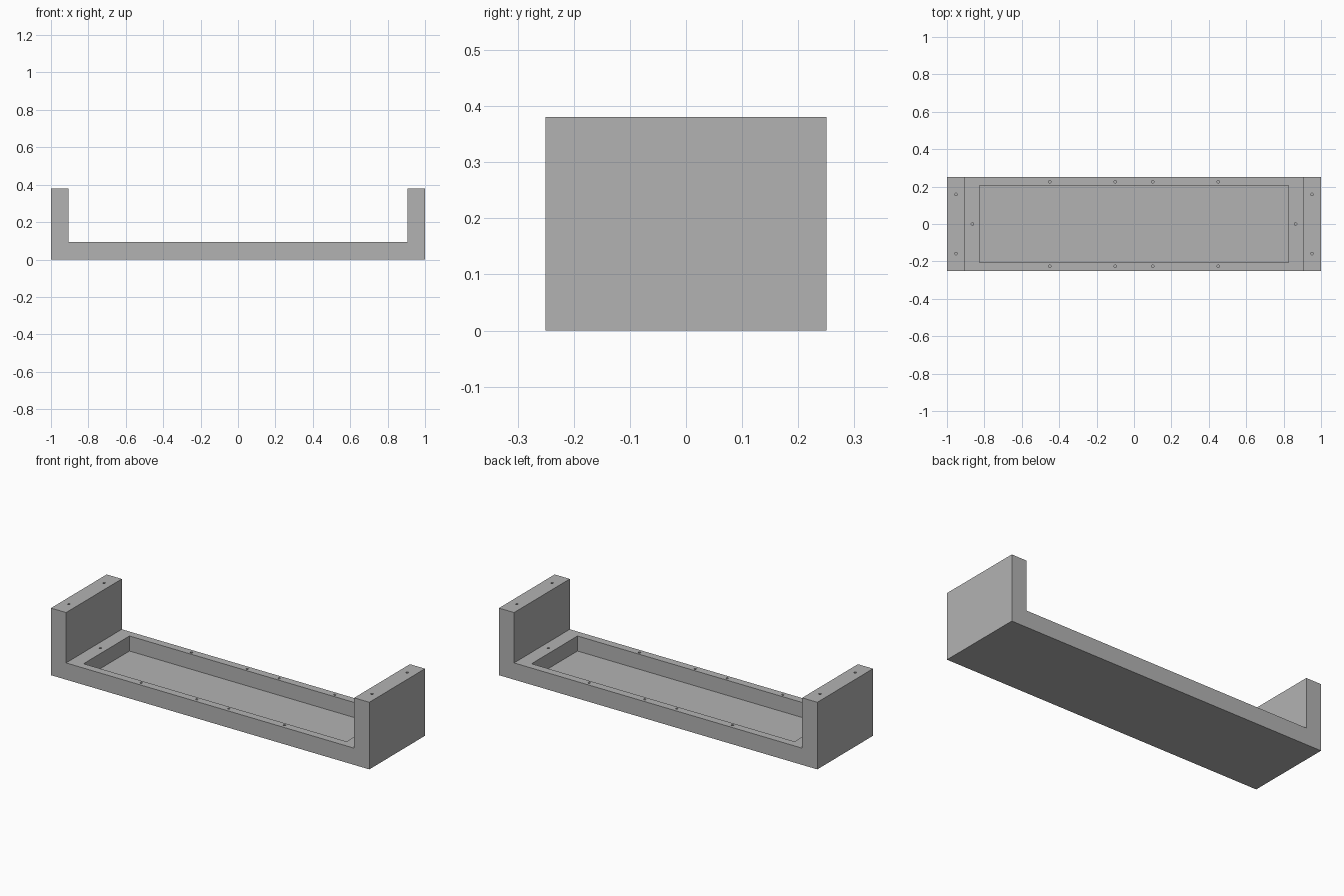
import bpy, bmesh
from mathutils import Matrix, Vector

cube = bpy.data.objects.get("Cube")
if cube:
    bpy.data.objects.remove(cube, do_unlink=True)

# Main dimensions
HALF_LEN, HALF_WID, HEIGHT = 1.0, 0.25, 0.381
WALL, FLOOR = 0.095, 0.0095
POCKET_X, POCKET_Y = 0.826, 0.206
HOLE_R, HOLE_DEPTH = 0.007, 0.07

grey = bpy.data.materials.new("plain grey")
grey.use_nodes = True
colour = (0.45, 0.45, 0.45, 1)
grey.diffuse_color = colour
grey.node_tree.nodes["Principled BSDF"].inputs["Base Color"].default_value = colour


def add_object(name, bm):
    bmesh.ops.recalc_face_normals(bm, faces=bm.faces)
    mesh = bpy.data.meshes.new(name)
    bm.to_mesh(mesh)
    bm.free()
    mesh.materials.append(grey)
    obj = bpy.data.objects.new(name, mesh)
    bpy.context.collection.objects.link(obj)
    return obj


def add_hole(bm, x, y, top):
    # Blind screw hole that pokes slightly above its surface
    bmesh.ops.create_cone(bm, cap_ends=True, segments=16, radius1=HOLE_R,
                          radius2=HOLE_R, depth=2 * HOLE_DEPTH,
                          matrix=Matrix.Translation((x, y, top)))


# U-shaped tray body: half profile mirrored, then extruded front to back
inner = HALF_LEN - WALL
half = [(inner, WALL), (inner, HEIGHT), (HALF_LEN, HEIGHT), (HALF_LEN, 0)]
profile = half + [(-x, z) for x, z in reversed(half)]
bm = bmesh.new()
face = bm.faces.new([bm.verts.new((x, -HALF_WID, z)) for x, z in profile])
ext = bmesh.ops.extrude_face_region(bm, geom=[face])
bmesh.ops.translate(bm, vec=Vector((0, 2 * HALF_WID, 0)),
                    verts=[v for v in ext["geom"] if isinstance(v, bmesh.types.BMVert)])
body = add_object("tray_body", bm)

# Cutter: rectangular pocket and all screw holes
bm = bmesh.new()
depth = 2 * (WALL - FLOOR)
bmesh.ops.create_cube(bm, size=1, matrix=Matrix.Translation((0, 0, WALL))
                      @ Matrix.Diagonal((2 * POCKET_X, 2 * POCKET_Y, depth, 1)))
for sx in (-1, 1):
    add_hole(bm, sx * 0.864, 0, WALL)
    for sy in (-1, 1):
        add_hole(bm, sx * 0.952, sy * 0.158, HEIGHT)
        for x in (0.1, 0.45):
            add_hole(bm, sx * x, sy * 0.226, WALL)
cutter = add_object("pocket_and_hole_cutter", bm)
cutter.hide_render = True

# Cut the body, bake the result and discard the cutter
mod = body.modifiers.new("cut", "BOOLEAN")
mod.operation = "DIFFERENCE"
mod.solver = "EXACT"
mod.object = cutter
bpy.context.view_layer.objects.active = body
body.select_set(True)
bpy.ops.object.modifier_apply(modifier=mod.name)
bpy.data.objects.remove(cutter, do_unlink=True)
bpy.ops.object.shade_smooth_by_angle()
